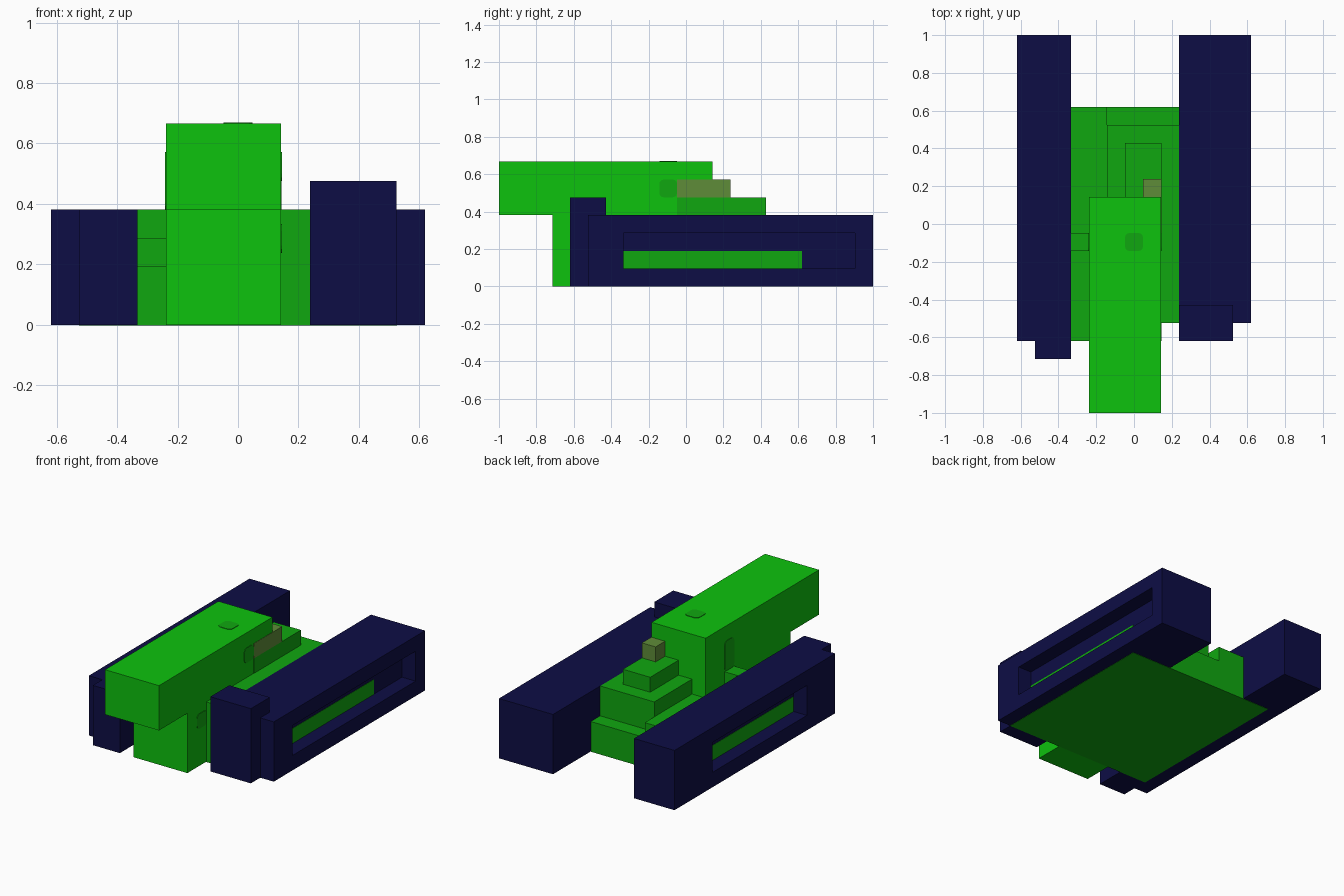
import bpy, bmesh, math
from mathutils import Vector

cube = bpy.data.objects.get("Cube")
if cube:
    bpy.data.objects.remove(cube, do_unlink=True)

U = 2 / 21                       # one grid cell
ORIGIN = Vector((6.5, 10.5, 0))  # grid centre, in cells


def material(name, srgb):
    col = [((c / 255 + 0.055) / 1.055) ** 2.4 if c > 10 else c / 255 / 12.92 for c in srgb] + [1]
    m = bpy.data.materials.new(name)
    m.use_nodes = True
    m.diffuse_color = col
    m.node_tree.nodes["Principled BSDF"].inputs["Base Color"].default_value = col
    return m


BRIGHT = material("bright_green", (13, 194, 13))
GREEN = material("mid_green", (16, 167, 16))
NAVY = material("navy", (13, 13, 69))
OLIVE = material("olive", (95, 140, 56))


def finish(name, bm, mat):
    bmesh.ops.recalc_face_normals(bm, faces=bm.faces)
    for v in bm.verts:
        v.co = (v.co - ORIGIN) * U
    me = bpy.data.meshes.new(name)
    bm.to_mesh(me)
    bm.free()
    me.materials.append(mat)
    ob = bpy.data.objects.new(name, me)
    bpy.context.collection.objects.link(ob)
    return ob


def box_mesh(lo, hi):
    bm = bmesh.new()
    bmesh.ops.create_cube(bm, size=1)
    for v in bm.verts:
        v.co = Vector([h if c > 0 else l for c, l, h in zip(v.co, lo, hi)])
    return bm


def box(name, mat, x, y, z):
    return finish(name, box_mesh(*zip(x, y, z)), mat)


def track(name, x, y, z, side, win_y, win_z):
    """Long block with a one-cell-deep window sunk into its outer side."""
    bm = box_mesh(*zip(x, y, z))
    bm.normal_update()
    face = next(f for f in bm.faces if f.normal.x * side > 0.9)
    bmesh.ops.inset_individual(bm, faces=[face], thickness=0.5)
    mid = face.calc_center_median()
    for pocket in (False, True):
        if pocket:
            # sink the window floor
            ret = bmesh.ops.extrude_discrete_faces(bm, faces=[face])
            face = ret["faces"][0]
        for v in face.verts:
            if pocket:
                v.co.x -= side
            else:
                v.co.y = win_y[v.co.y > mid.y]
                v.co.z = win_z[v.co.z > mid.z]
    return finish(name, bm, NAVY)


def patch(name, centre, normal, size, r=0.25, thick=0.03):
    """Thin rounded plate lying on a surface."""
    n = Vector(normal)
    a = Vector((0, 1, 0))
    b = a.cross(n)
    bm = bmesh.new()
    verts = []
    for i, (sa, sb) in enumerate([(1, 1), (-1, 1), (-1, -1), (1, -1)]):
        for k in range(4):
            t = math.radians(90 * i + 30 * k)
            pa = sa * (size[0] / 2 - r) + r * math.cos(t)
            pb = sb * (size[1] / 2 - r) + r * math.sin(t)
            verts.append(bm.verts.new(Vector(centre) + a * pa + b * pb))
    f = bm.faces.new(verts)
    ext = bmesh.ops.extrude_face_region(bm, geom=[f])
    for g in ext["geom"]:
        if isinstance(g, bmesh.types.BMVert):
            g.co += n * thick
    return finish(name, bm, GREEN)


E = 0.02  # small overlap that keeps flush faces apart

# Side tracks with recessed windows, and their front blocks
track("left_track", (9, 13), (5, 21), (0, 4), 1, (7, 20), (1, 3))
box("left_track_front", NAVY, (9, 12), (4, 6), (0, 5))
track("right_track", (0, 3), (4, 21), (0, 4), -1, (7, 17), (1, 3))
box("right_track_front", NAVY, (1, 3), (3, 5), (0, 4))

# Floor plate reaching under both tracks
box("base_plate", GREEN, (1 - E, 12 + E), (5, 17), (-E, 2))

# Stepped deck
box("deck", GREEN, (5, 9), (5, 16), (2, 4))
box("side_ledge", GREEN, (3, 5), (4, 17), (2, 3))
box("ledge_step", GREEN, (3, 4), (9, 10), (3, 4))
box("upper_step", GREEN, (6, 8 + E), (10, 15), (4, 5))
box("top_step", OLIVE, (7, 8 + E), (10, 13), (5, 6))

# Central column and overhanging head
box("column", BRIGHT, (4, 8), (3, 12), (0, 4))
box("head", BRIGHT, (4, 8), (0, 12), (4, 7))

# Rounded marks set on the head and column
patch("top_mark", (6.5, 9.5, 7), (0, 0, 1), (1, 1))
patch("left_mark", (8, 9.5, 5.5), (1, 0, 0), (1, 1))
patch("right_mark", (4, 9.5, 5), (-1, 0, 0), (1, 2))
patch("column_mark", (8, 4.5, 3), (1, 0, 0), (1, 1))
